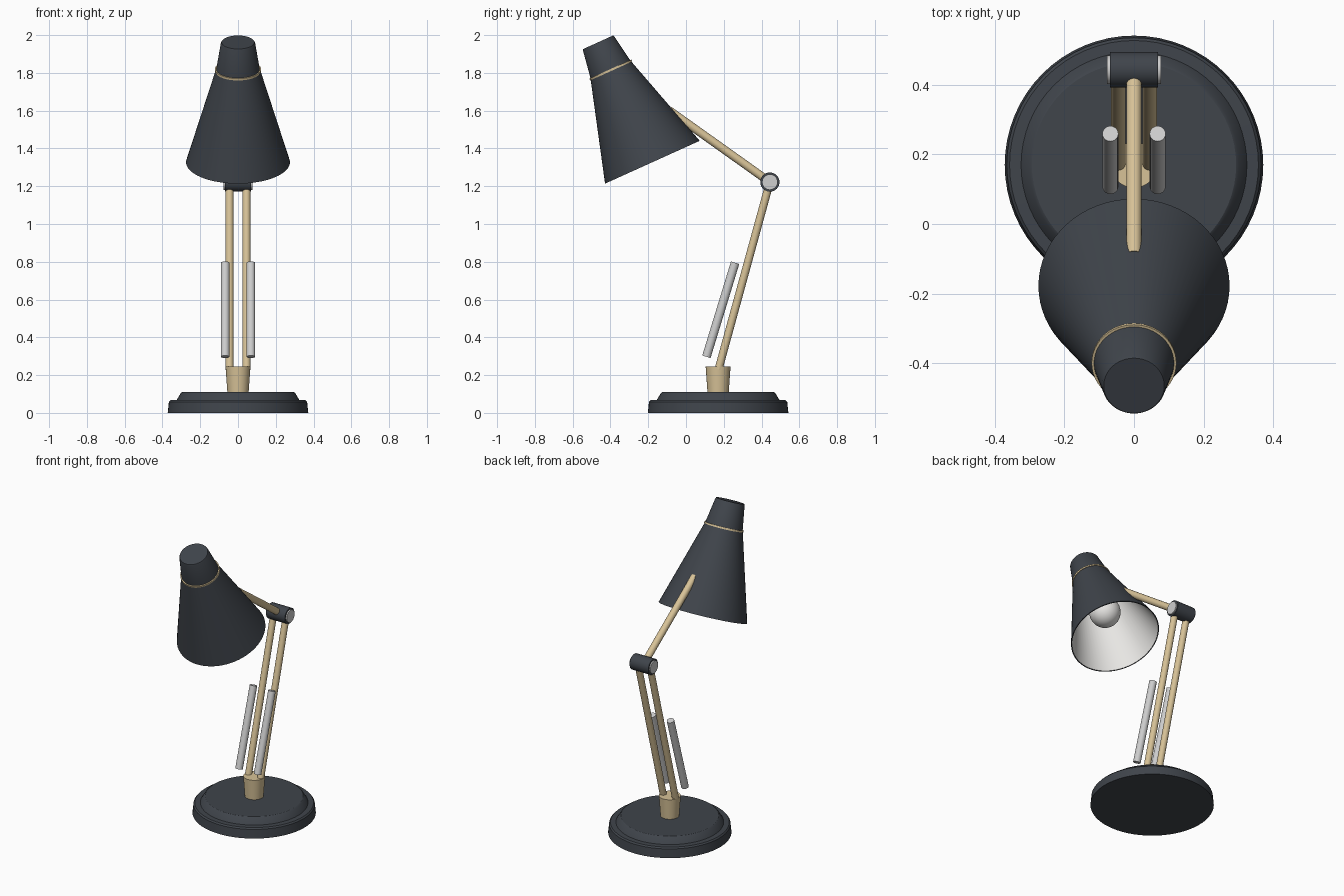
import bpy, bmesh, math
from mathutils import Vector

if "Cube" in bpy.data.objects:
    bpy.data.objects.remove(bpy.data.objects["Cube"], do_unlink=True)


def make_material(name, rgb):
    mat = bpy.data.materials.new(name)
    mat.use_nodes = True
    color = (*rgb, 1.0)
    mat.diffuse_color = color
    mat.node_tree.nodes["Principled BSDF"].inputs["Base Color"].default_value = color
    return mat


charcoal = make_material("charcoal", (0.05, 0.058, 0.07))
brass = make_material("pale brass", (0.68, 0.54, 0.31))
steel = make_material("light steel", (0.62, 0.62, 0.62))
white = make_material("lining white", (0.8, 0.79, 0.77))


def lathe(name, profile, mats, origin=(0, 0, 0), axis=(0, 0, 1), segments=48, rule=None):
    """Revolve (radius, height) points round an axis starting at origin."""
    bm = bmesh.new()
    verts = [bm.verts.new((r, 0, h)) for r, h in profile]
    edges = [bm.edges.new(pair) for pair in zip(verts, verts[1:])]
    bmesh.ops.spin(bm, geom=verts + edges, cent=(0, 0, 0), axis=(0, 0, 1),
                   angle=math.tau, steps=segments, use_merge=False)
    bmesh.ops.remove_doubles(bm, verts=bm.verts, dist=0.0001)
    bmesh.ops.recalc_face_normals(bm, faces=bm.faces)
    bm.normal_update()
    if rule:
        for face in bm.faces:
            face.material_index = rule(face)
    mesh = bpy.data.meshes.new(name)
    bm.to_mesh(mesh)
    bm.free()
    for mat in mats:
        mesh.materials.append(mat)
    obj = bpy.data.objects.new(name, mesh)
    bpy.context.collection.objects.link(obj)
    obj.location = origin
    obj.rotation_euler = Vector(axis).to_track_quat("Z", "Y").to_euler()
    bpy.ops.object.select_all(action="DESELECT")
    obj.select_set(True)
    bpy.context.view_layer.objects.active = obj
    bpy.ops.object.shade_smooth_by_angle(angle=math.radians(30))
    return obj


def rod(name, start, end, radius, mat, segments=24):
    """Solid cylinder between two points."""
    span = Vector(end) - Vector(start)
    profile = [(0, 0), (radius, 0), (radius, span.length), (0, span.length)]
    return lathe(name, profile, [mat], start, span, segments)


# Stepped round base and its flared socket
base_y = 0.17
lathe("base", [(0, 0), (0.372, 0), (0.366, 0.058), (0.358, 0.067), (0.325, 0.068),
               (0.302, 0.106), (0.294, 0.111), (0, 0.111)],
      [charcoal], (0, base_y, 0), segments=64)
lathe("socket", [(0, 0), (0.056, 0), (0.066, 0.14), (0, 0.14)],
      [brass], (0, base_y, 0.105))

# Elbow joint
elbow_y, elbow_z = 0.444, 1.222
rod("elbow", (-0.069, elbow_y, elbow_z), (0.069, elbow_y, elbow_z), 0.051, charcoal, 32)

# Paired lower arms, springs and elbow caps
for side, s in (("left", 1), ("right", -1)):
    rod("lower_arm_" + side, (s * 0.045, 0.172, 0.23),
        (s * 0.045, elbow_y, elbow_z), 0.021, brass)
    rod("spring_" + side, (s * 0.068, 0.108, 0.297),
        (s * 0.068, 0.26, 0.795), 0.023, steel)
    rod("elbow_cap_" + side, (s * 0.06, elbow_y, elbow_z),
        (s * 0.077, elbow_y, elbow_z), 0.041, steel, 32)

# Upper arm running into the shade
rod("upper_arm", (0, elbow_y, elbow_z), (0, -0.09, 1.602), 0.022, brass)

# Tilted lamp head: heights run along its axis from the open rim
rim = Vector((0, -0.178, 1.327))
axis = Vector((0, -0.412, 0.911)).normalized()
top = 0.535

lathe("shade", [(0, top), (0.117, top), (0.275, 0), (0.269, 0),
                (0.111, top - 0.01), (0, top - 0.01)],
      [charcoal, white], rim, axis, 64,
      lambda f: int(f.normal.z < 0 and f.calc_center_median().z > 0.001))
lathe("collar", [(0, -0.005), (0.122, -0.005), (0.122, 0.006), (0, 0.006)],
      [brass], rim + axis * top, axis)
lathe("neck", [(0, 0), (0.116, 0), (0.091, 0.155), (0.087, 0.162), (0, 0.162)],
      [charcoal], rim + axis * top, axis)

# Bulb and its holder
bulb_r = 0.095
arc = [(bulb_r * math.sin(math.pi * i / 16), -bulb_r * math.cos(math.pi * i / 16))
       for i in range(17)]
lathe("bulb", arc, [white], rim + axis * 0.23, axis, 32)
rod("bulb_holder", rim + axis * 0.3, rim + axis * (top - 0.005), 0.045, steel)
